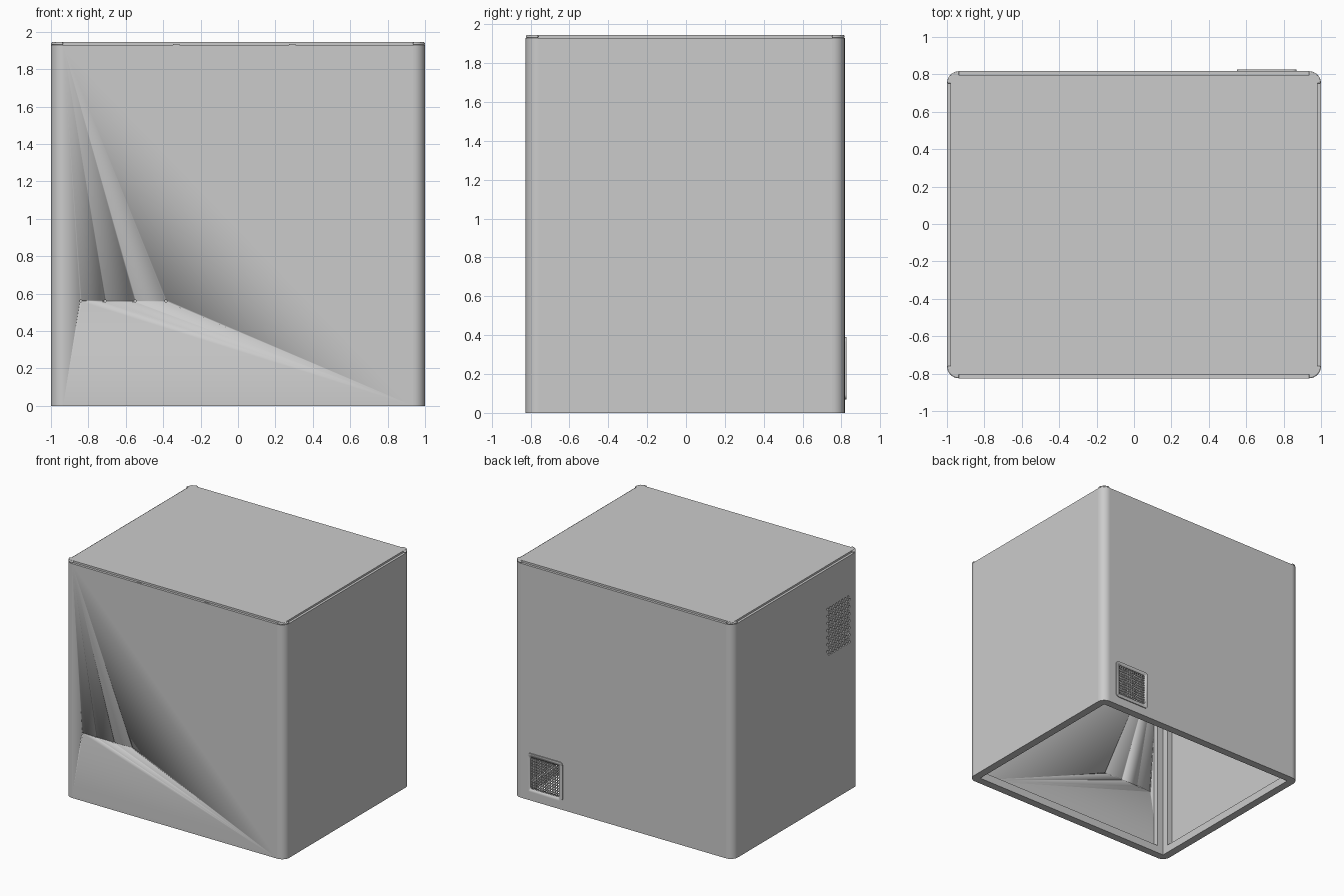
import bpy, bmesh, math
from mathutils import Vector

if "Cube" in bpy.data.objects:
    bpy.data.objects.remove(bpy.data.objects["Cube"], do_unlink=True)

# Single flat colour
grey = bpy.data.materials.new("light grey")
grey.use_nodes = True
colour = (0.6, 0.6, 0.6, 1)
grey.diffuse_color = colour
grey.node_tree.nodes["Principled BSDF"].inputs["Base Color"].default_value = colour

# Overall dimensions
X, FRONT, BACK = 1.0, -0.825, 0.817
MID, HALF = (FRONT + BACK) / 2, (BACK - FRONT) / 2
TOP, LEDGE = 1.945, 1.93
SKIN, BAR, ARM, R = 0.02, 0.065, 0.12, 0.065


def finish(name, bm):
    bmesh.ops.recalc_face_normals(bm, faces=bm.faces)
    mesh = bpy.data.meshes.new(name)
    bm.to_mesh(mesh)
    bm.free()
    mesh.materials.append(grey)
    mesh.polygons.foreach_set("use_smooth", [True] * len(mesh.polygons))
    mesh.set_sharp_from_angle(angle=math.radians(35))
    obj = bpy.data.objects.new(name, mesh)
    bpy.context.collection.objects.link(obj)
    return obj


def add_box(bm, lo, hi):
    made = bmesh.ops.create_cube(bm, size=1)["verts"]
    lo, hi = Vector(lo), Vector(hi)
    for v in made:
        v.co = (lo + hi) / 2 + v.co * (hi - lo)


def box(name, lo, hi):
    bm = bmesh.new()
    add_box(bm, lo, hi)
    return finish(name, bm)


def add_prism(bm, points, depth):
    face = bm.faces.new([bm.verts.new(p) for p in points])
    extruded = bmesh.ops.extrude_face_region(bm, geom=[face])["geom"]
    verts = [g for g in extruded if isinstance(g, bmesh.types.BMVert)]
    bmesh.ops.translate(bm, verts=verts, vec=depth)


def prism(name, points, depth):
    bm = bmesh.new()
    add_prism(bm, points, depth)
    return finish(name, bm)


def arc(cx, cy, r, start, steps=8):
    angles = [math.radians(start + 90 * i / steps) for i in range(steps + 1)]
    return [(cx + r * math.cos(a), cy + r * math.sin(a)) for a in angles]


def cut(target, cutter):
    mod = target.modifiers.new("cut", "BOOLEAN")
    mod.operation = "DIFFERENCE"
    mod.solver = "EXACT"
    mod.object = cutter
    bpy.context.view_layer.update()
    graph = bpy.context.evaluated_depsgraph_get()
    mesh = bpy.data.meshes.new_from_object(target.evaluated_get(graph))
    target.modifiers.clear()
    target.data = mesh
    bpy.data.objects.remove(cutter, do_unlink=True)


# Corner posts: rounded outside, stepped L inside; offsets run in from the corner
post = arc(R, R, R, 180) + [(R, SKIN), (ARM, SKIN), (ARM, BAR), (BAR, BAR),
                            (BAR, ARM), (SKIN, ARM), (SKIN, R)]
cap = arc(R, R, R, 180) + [(R, R)]
for sx, side in ((-1, "right"), (1, "left")):
    for sy, end in ((-1, "front"), (1, "back")):
        def place(profile, z):
            return [(sx * (X - u), MID + sy * (HALF - v), z) for u, v in profile]
        prism(f"{end}_{side}_post", place(post, 0), (0, 0, LEDGE))
        corner = prism(f"{end}_{side}_corner_cap", place(cap, LEDGE - 0.001),
                       (0, 0, TOP - LEDGE))
        bevel = corner.modifiers.new("soft edge", "BEVEL")
        bevel.width = 0.006
        bevel.segments = 2

# Outer panels and top
front = box("front_panel", (-X + R, FRONT, 0), (X - R, FRONT + SKIN, LEDGE))
back = box("back_panel", (-X + R, BACK - SKIN, 0), (X - R, BACK, LEDGE))
right = box("right_panel", (-X, FRONT + R, 0), (-X + SKIN, BACK - R, LEDGE))
box("left_panel", (X - SKIN, FRONT + R, 0), (X, BACK - R, LEDGE))
box("top_panel", (-X + SKIN, FRONT + SKIN, LEDGE - SKIN),
    (X - SKIN, BACK - SKIN, TOP))

# Inner frame bars, bottom and top
for level, z in (("bottom", 0), ("top", LEDGE - SKIN - BAR)):
    for s, side, end in ((-1, "right", "front"), (1, "left", "back")):
        xs = sorted((s * (X - SKIN), s * (X - BAR)))
        ys = sorted((MID + s * (HALF - SKIN), MID + s * (HALF - BAR)))
        box(f"{level}_{side}_bar", (xs[0], FRONT + BAR, z), (xs[1], BACK - BAR, z + BAR))
        box(f"{level}_{end}_bar", (-X + BAR, ys[0], z), (X - BAR, ys[1], z + BAR))

# Small clips on the front ledge
for x in (-0.33, 0.29):
    box("front_clip", (x - 0.018, FRONT + 0.008, LEDGE),
        (x + 0.018, FRONT + 0.014, LEDGE + 0.004))

# Screw holes in the front panel
bm = bmesh.new()
for x in (-0.84, -0.71, -0.55, -0.385):
    ring = [(x + 0.006 * math.cos(k * math.pi / 4), FRONT - 0.05,
             0.56 + 0.006 * math.sin(k * math.pi / 4)) for k in range(8)]
    add_prism(bm, ring, (0, 0.1, 0))
cut(front, finish("screw_hole_cutter", bm))

# Staggered ventilation holes in the right panel
bm = bmesh.new()
for row in range(14):
    for col in range(8):
        y = -0.7 + 0.038 * col + 0.019 * (row % 2)
        z = 1.22 + 0.029 * row
        ring = [(-X - 0.05, y + 0.011 * math.cos(k * math.pi / 4),
                 z + 0.011 * math.sin(k * math.pi / 4)) for k in range(8)]
        add_prism(bm, ring, (0.1, 0, 0))
cut(right, finish("vent_hole_cutter", bm))

# Fan vent on the back: opening, rounded frame and mesh grille
CX, CZ, OUT, INN = 0.71, 0.23, 0.16, 0.13
cut(back, box("fan_opening_cutter", (CX - INN, BACK - 0.1, CZ - INN),
              (CX + INN, BACK + 0.1, CZ + INN)))


def rounded_square(half, r, y):
    k = half - r
    outline = []
    for i, (sx, sz) in enumerate(((1, 1), (-1, 1), (-1, -1), (1, -1))):
        outline += arc(CX + sx * k, CZ + sz * k, r, 90 * i, 5)
    return [(x, y, z) for x, z in outline]


frame = prism("fan_vent_frame", rounded_square(OUT, 0.025, BACK - 0.001), (0, 0.009, 0))
cut(frame, prism("frame_cutter", rounded_square(INN, 0.015, BACK - 0.05), (0, 0.1, 0)))

bm = bmesh.new()
bars = 11
for i in range(1, bars + 1):
    t = -INN + 2 * INN * i / (bars + 1)
    w = 0.004
    add_box(bm, (CX + t - w, BACK - 0.008, CZ - INN), (CX + t + w, BACK, CZ + INN))
    add_box(bm, (CX - INN, BACK - 0.006, CZ + t - w), (CX + INN, BACK + 0.002, CZ + t + w))
finish("fan_vent_grille", bm)
